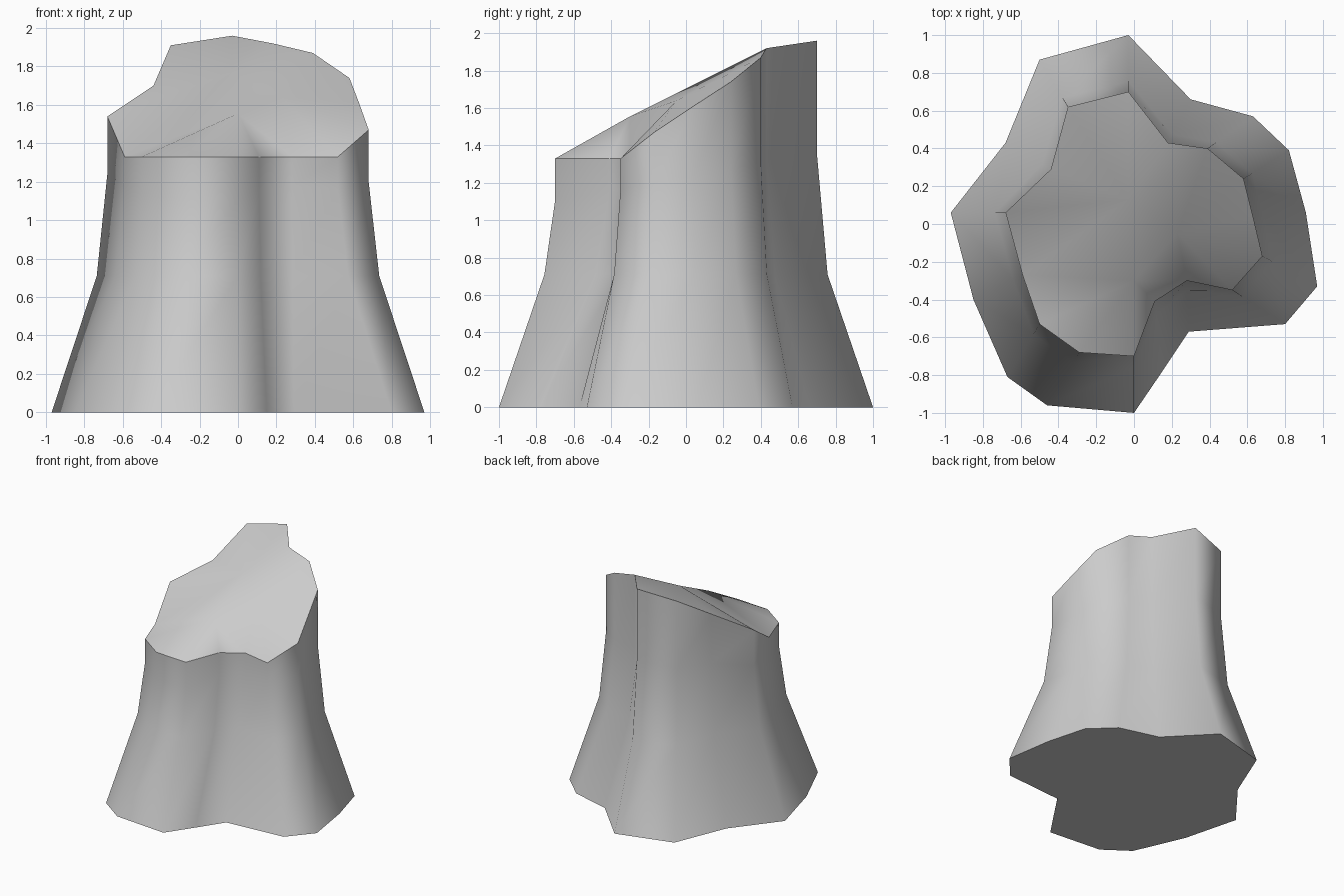
import bpy, bmesh

if "Cube" in bpy.data.objects:
    bpy.data.objects.remove(bpy.data.objects["Cube"])

# Outlines of the stump, counter-clockwise from the right: roots and cut rim
ROOTS = [(.97, -.33), (.91, .06), (.82, .39), (.63, .57), (.30, .66), (-.03, 1.0),
         (-.50, .87), (-.68, .43), (-.97, .06), (-.85, -.40), (-.67, -.81), (-.46, -.96),
         (0, -1.0), (.15, -.78), (.29, -.57), (.80, -.53)]
RIM = [(.68, -.17, 1.47), (.63, .04, 1.61), (.58, .24, 1.74), (.39, .40, 1.87),
       (.18, .43, 1.92), (-.03, .70, 1.96), (-.35, .62, 1.91), (-.44, .29, 1.70),
       (-.68, .06, 1.54), (-.59, -.27, 1.33), (-.50, -.53, 1.33), (-.29, -.68, 1.33),
       (0, -.70, 1.33), (.11, -.41, 1.33), (.28, -.30, 1.33), (.52, -.35, 1.33)]
N = len(RIM)

bm = bmesh.new()


def ring(coords):
    return [bm.verts.new(c) for c in coords]


# Rings: ground, flare, upright trunk, slanted cut
ground = ring((x, y, 0) for x, y in ROOTS)
flare = ring((t[0] + .19 * (b[0] - t[0]), t[1] + .19 * (b[1] - t[1]), .71)
             for b, t in zip(ROOTS, RIM))
trunk = ring((x, y, 1.23 + .18 * y) for x, y, z in RIM)
rim = ring(RIM)

# Bark sides
for low, high in ((ground, flare), (flare, trunk), (trunk, rim)):
    for i in range(N):
        j = (i + 1) % N
        bm.faces.new((low[i], low[j], high[j], high[i]))

# Underside
bm.faces.new(ground[::-1])

# Uneven cut surface: fans around three raised points
a, b, c = ring([(0, -.30, 1.555), (.23, -.05, 1.64), (-.03, .13, 1.77)])
for centre, start, end in ((a, 9, 14), (b, 14, 19), (c, 3, 9)):
    for i in range(start, end):
        bm.faces.new((centre, rim[i % N], rim[(i + 1) % N]))
for tri in ((a, rim[14], b), (b, rim[3], c), (c, rim[9], a), (a, b, c)):
    bm.faces.new(tri)

# Smooth bark, crisp rim and base
bmesh.ops.recalc_face_normals(bm, faces=bm.faces[:])
for f in bm.faces:
    f.smooth = True
for loop in (ground, rim):
    for i in range(N):
        bm.edges.get((loop[i], loop[(i + 1) % N])).smooth = False

mesh = bpy.data.meshes.new("tree_stump")
bm.to_mesh(mesh)
bm.free()
bpy.context.collection.objects.link(bpy.data.objects.new("tree_stump", mesh))
